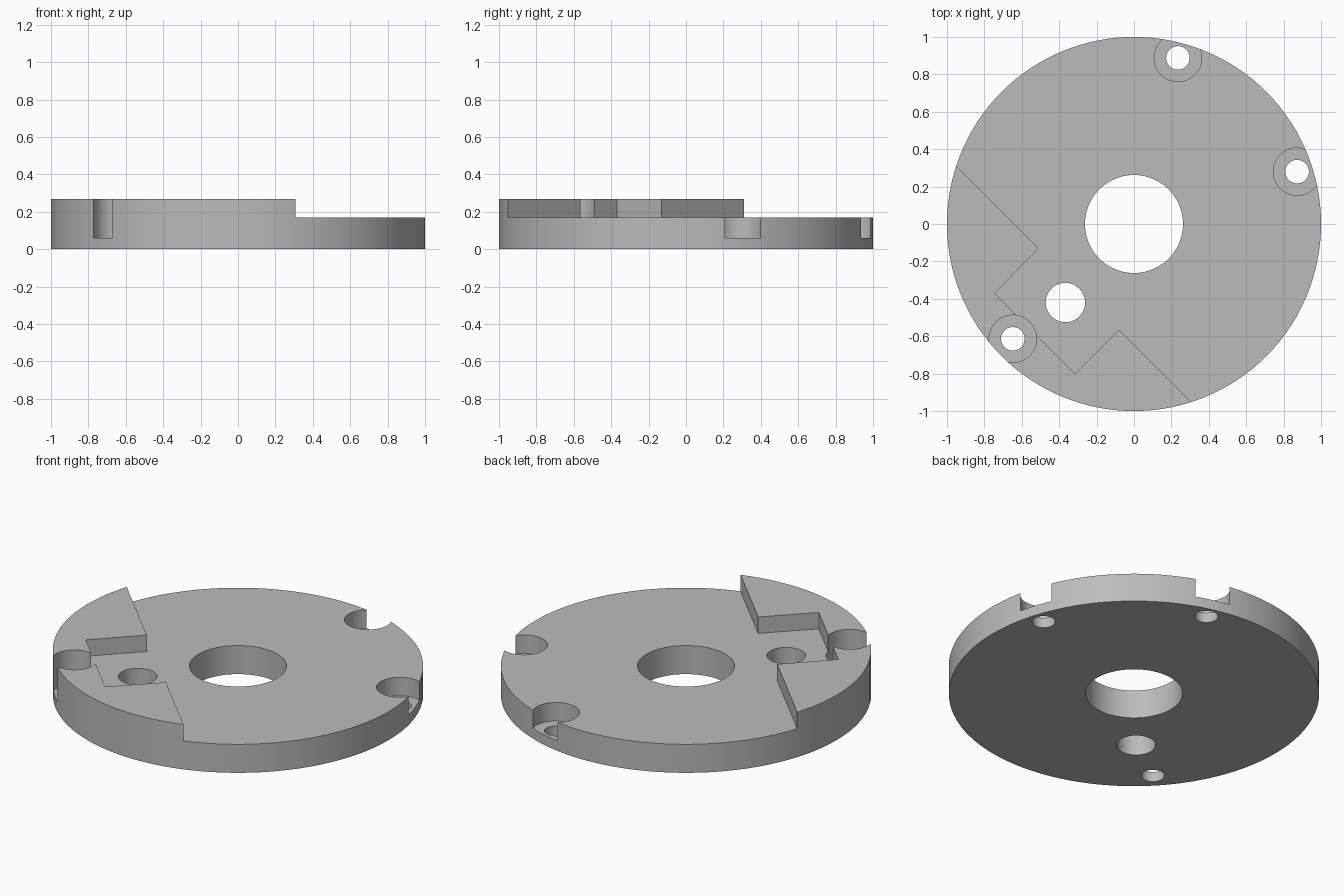
import bpy
import bmesh

cube = bpy.data.objects.get("Cube")
if cube:
    bpy.data.objects.remove(cube, do_unlink=True)

FLOOR, TOP, BORE_FLOOR = 0.17, 0.268, 0.06

metal = bpy.data.materials.new("plain grey")
metal.use_nodes = True
grey = (0.5, 0.5, 0.5, 1)
metal.diffuse_color = grey
metal.node_tree.nodes["Principled BSDF"].inputs["Base Color"].default_value = grey


def cylinder(name, x, y, radius, low, high, sides):
    bpy.ops.mesh.primitive_cylinder_add(
        vertices=sides, radius=radius, depth=high - low,
        location=(x, y, (low + high) / 2))
    obj = bpy.context.object
    obj.name = name
    return obj


def prism(name, outline, low, high):
    bm = bmesh.new()
    face = bm.faces.new([bm.verts.new((x, y, low)) for x, y in outline])
    grown = bmesh.ops.extrude_face_region(bm, geom=[face])
    tops = [v for v in grown["geom"] if isinstance(v, bmesh.types.BMVert)]
    bmesh.ops.translate(bm, vec=(0, 0, high - low), verts=tops)
    bmesh.ops.recalc_face_normals(bm, faces=bm.faces)
    mesh = bpy.data.meshes.new(name)
    bm.to_mesh(mesh)
    bm.free()
    obj = bpy.data.objects.new(name, mesh)
    bpy.context.collection.objects.link(obj)
    return obj


def cut(target, cutter):
    cutter.hide_render = True
    mod = target.modifiers.new("cut", "BOOLEAN")
    mod.operation = "DIFFERENCE"
    mod.solver = "EXACT"
    mod.object = cutter
    bpy.context.view_layer.objects.active = target
    bpy.ops.object.modifier_apply(modifier=mod.name)
    bpy.data.objects.remove(cutter, do_unlink=True)


# Round plate at full thickness
plate = cylinder("mounting_plate", 0, 0, 1, 0, TOP, 128)
plate.data.materials.append(metal)

# Lowered upper surface, leaving a raised segment with a square-cut pocket
lowered = [(-1.51, 0.87), (-0.51, -0.13), (-0.745, -0.37), (-0.315, -0.8),
           (-0.08, -0.565), (0.92, -1.565), (2, -1.565), (2, 2), (-1.51, 2)]
cut(plate, prism("lowered_area_cutter", lowered, FLOOR, 0.5))

# Centre bore and small through hole
cut(plate, cylinder("centre_bore_cutter", 0, 0, 0.262, -0.2, 0.5, 72))
cut(plate, cylinder("side_hole_cutter", -0.367, -0.42, 0.105, -0.2, 0.5, 48))

# Counterbored screw holes that break through the rim
for x, y in [(0.235, 0.888), (0.872, 0.28), (-0.648, -0.614)]:
    cut(plate, cylinder("counterbore_cutter", x, y, 0.127, BORE_FLOOR, 0.5, 48))
    cut(plate, cylinder("screw_hole_cutter", x, y, 0.063, -0.2, 0.4, 40))

bpy.ops.object.select_all(action="DESELECT")
plate.select_set(True)
bpy.context.view_layer.objects.active = plate
bpy.ops.object.shade_smooth_by_angle(angle=0.5)
